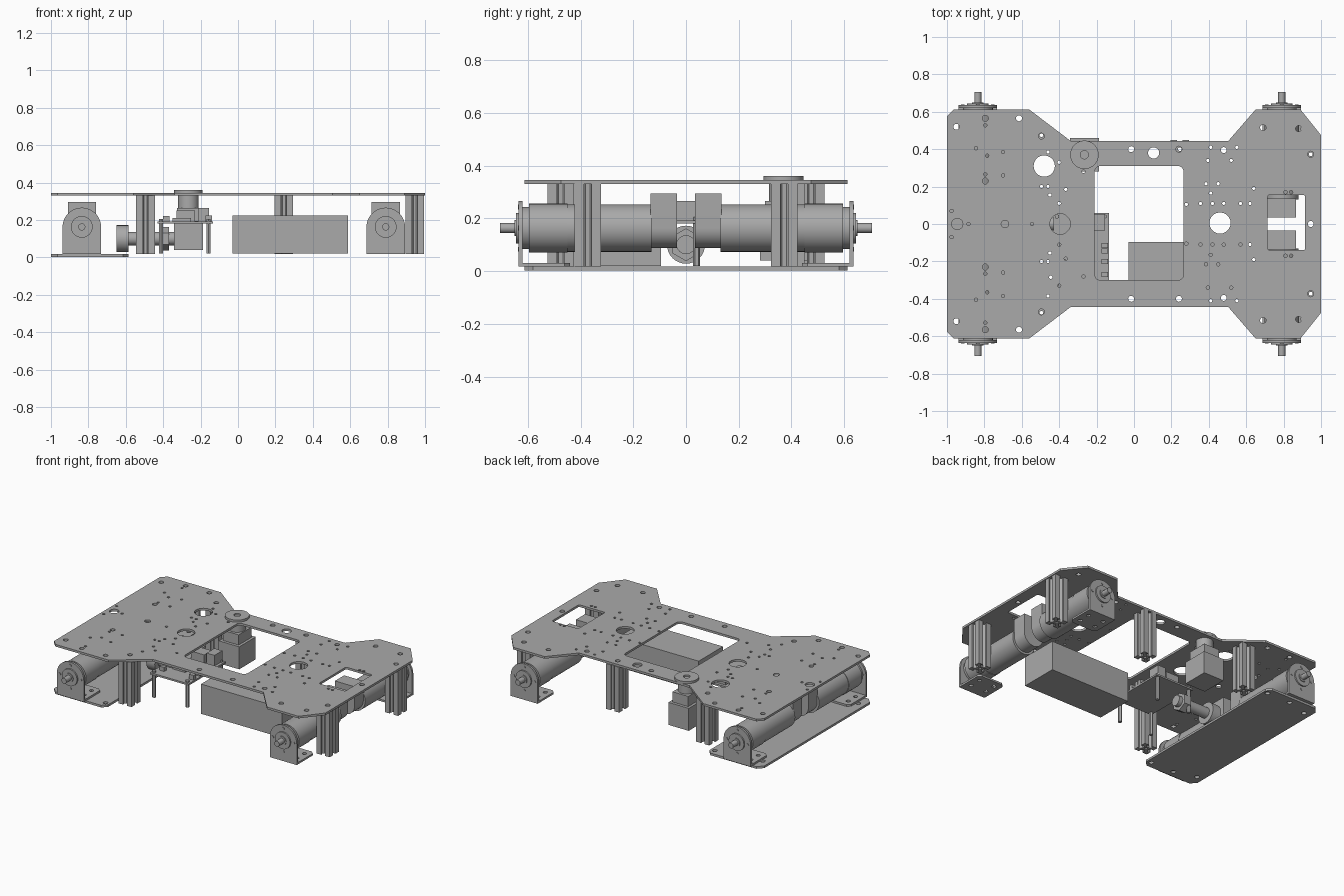
import bpy, bmesh, math
from mathutils import Matrix, Vector

if "Cube" in bpy.data.objects:
    bpy.data.objects.remove(bpy.data.objects["Cube"])

grey = bpy.data.materials.new("plain grey")
grey.use_nodes = True
colour = (0.4, 0.4, 0.4, 1)
grey.diffuse_color = colour
grey.node_tree.nodes["Principled BSDF"].inputs["Base Color"].default_value = colour
parts = []


def add_part(name, mesh, matrix=None):
    mesh.materials.clear()
    mesh.materials.append(grey)
    obj = bpy.data.objects.new(name, mesh)
    bpy.context.collection.objects.link(obj)
    if matrix:
        mesh.transform(matrix)
    parts.append(obj)
    return obj


def box(name, x, y, z):
    """Box given by its (low, high) range along each axis."""
    bm = bmesh.new()
    bmesh.ops.create_cube(bm, size=1)
    for v in bm.verts:
        v.co = [a + (b - a) * (c + 0.5) for (a, b), c in zip((x, y, z), v.co)]
    mesh = bpy.data.meshes.new(name)
    bm.to_mesh(mesh)
    bm.free()
    return add_part(name, mesh)


def rod(name, start, end, radius, sides=32):
    """Cylinder between two points."""
    a, b = Vector(start), Vector(end)
    bm = bmesh.new()
    bmesh.ops.create_cone(bm, cap_ends=True, segments=sides, radius1=radius,
                          radius2=radius, depth=(b - a).length)
    turn = (b - a).to_track_quat('Z', 'Y').to_matrix().to_4x4()
    mesh = bpy.data.meshes.new(name)
    bm.to_mesh(mesh)
    bm.free()
    return add_part(name, mesh, Matrix.Translation((a + b) / 2) @ turn)


def arc(x, y, r, start=0, end=360, steps=20):
    angles = [math.radians(start + (end - start) * i / steps) for i in range(steps + 1)]
    if end - start == 360:
        angles.pop()
    return [(x + r * math.cos(a), y + r * math.sin(a)) for a in angles]


def rounded(x0, x1, y0, y1, r):
    return (arc(x1 - r, y1 - r, r, 0, 90, 5) + arc(x0 + r, y1 - r, r, 90, 180, 5)
            + arc(x0 + r, y0 + r, r, 180, 270, 5) + arc(x1 - r, y0 + r, r, 270, 360, 5))


def sheet(name, loops, low, high, matrix=None):
    """Outline with holes, extruded from low to high."""
    curve = bpy.data.curves.new(name, 'CURVE')
    curve.dimensions = '2D'
    curve.fill_mode = 'BOTH'
    curve.extrude = (high - low) / 2
    for loop in loops:
        spline = curve.splines.new('POLY')
        spline.points.add(len(loop) - 1)
        for point, (x, y) in zip(spline.points, loop):
            point.co = (x, y, 0, 1)
        spline.use_cyclic_u = True
    temp = bpy.data.objects.new(name + " outline", curve)
    bpy.context.collection.objects.link(temp)
    graph = bpy.context.evaluated_depsgraph_get()
    mesh = bpy.data.meshes.new_from_object(temp.evaluated_get(graph))
    bpy.data.objects.remove(temp)
    bm = bmesh.new()
    bm.from_mesh(mesh)
    bmesh.ops.remove_doubles(bm, verts=bm.verts, dist=0.0001)
    bmesh.ops.recalc_face_normals(bm, faces=bm.faces)
    bm.to_mesh(mesh)
    bm.free()
    lift = Matrix.Translation((0, 0, (low + high) / 2))
    return add_part(name, mesh, matrix @ lift if matrix else lift)


# Top deck with windows and drilled holes
half = [(-1, 0.575), (-0.965, 0.612), (-0.56, 0.612), (-0.34, 0.445),
        (0.505, 0.445), (0.65, 0.612), (0.89, 0.612), (1, 0.475)]
outline = half + [(x, -y) for x, y in reversed(half)]
windows = [rounded(-0.21, 0.265, -0.3, 0.31, 0.03), rounded(0.715, 0.915, -0.14, 0.155, 0.01)]
round_cutouts = [(-0.48, 0.31, 0.057), (0.46, 0.005, 0.057), (0.105, 0.38, 0.03),
                 (-0.395, 0, 0.055), (-0.945, 0, 0.03), (-0.69, 0, 0.02), (0.945, 0, 0.016),
                 (-0.885, 0, 0.009), (-0.545, 0, 0.009), (-0.445, -0.285, 0.009)]
bolt_holes = [(-0.95, 0.52), (-0.615, 0.565), (-0.795, 0.565), (-0.495, 0.47), (-0.015, 0.4),
              (0.24, 0.4), (0.48, 0.395), (0.69, 0.515), (0.88, 0.51), (0.945, 0.373), (-0.795, 0.23)]
small_holes = [(-0.795, 0.527), (-0.785, 0.365), (-0.795, 0.265), (-0.7, 0.385), (-0.7, 0.26),
               (-0.845, 0.405), (-0.975, 0.07), (-0.495, 0.2), (-0.46, 0.2), (-0.46, 0.385),
               (-0.4, 0.33), (-0.365, 0.185), (-0.4, 0.11), (-0.45, 0.155), (-0.27, 0.28),
               (0.28, 0.105), (0.355, 0.11), (0.42, 0.11), (0.48, 0.11), (0.57, 0.11),
               (0.62, 0.11), (0.64, 0.19), (0.41, 0.165), (0.45, 0.215), (0.385, 0.215),
               (0.41, 0.41), (0.395, 0.34), (0.52, 0.34), (0.55, 0.41), (0.81, 0.17), (0.84, 0.17)]
holes = [arc(*c) for c in round_cutouts]
for side in (-1, 1):
    holes += [arc(x, side * y, 0.016, steps=16) for x, y in bolt_holes]
    holes += [arc(x, side * y, 0.009, steps=10) for x, y in small_holes]
sheet("top_deck", [outline] + windows + holes, 0.33, 0.345)

# Bottom plate under the left-hand motors
base_half = [(-1, 0.575), (-0.965, 0.612), (-0.615, 0.612), (-0.585, 0.58)]
base_holes = [arc(x, s * y, 0.016, steps=16) for s in (-1, 1) for x, y in bolt_holes[:3]]
sheet("bottom_plate", [base_half + [(x, -y) for x, y in reversed(base_half)]] + base_holes, 0.003, 0.018)

# Slotted posts between the decks
quarter = [(0.022, 0.008), (0.04, 0.026), (0.04, 0.014), (0.05, 0.014), (0.05, 0.05),
           (0.014, 0.05), (0.014, 0.04), (0.026, 0.04), (0.008, 0.022)]
post_profile = []
for i in range(4):
    for x, y in quarter:
        for _ in range(i):
            x, y = -y, x
        post_profile.append((x, y))
for x, y in [(0.945, 0.373), (0.945, -0.373), (-0.495, 0.475), (-0.495, -0.475), (0.245, 0.4)]:
    sheet("slotted_post", [post_profile, arc(0, 0, 0.01, steps=12)], 0.018, 0.33,
          Matrix.Translation((x, y, 0)))

# Four drive motors with brackets
AXLE = 0.163
upright = Matrix.Rotation(math.pi / 2, 4, 'X')
for x in (-0.835, 0.79):
    for s in (-1, 1):
        def along(name, y0, y1, r, dx=0, dz=0, sides=32):
            rod(name, (x + dx, s * y0, AXLE + dz), (x + dx, s * y1, AXLE + dz), r, sides)
        along("motor_body", 0.13, 0.45, 0.09)
        along("motor_gearbox", 0.45, 0.595, 0.093)
        along("motor_face", 0.595, 0.62, 0.08)
        along("motor_boss", 0.62, 0.645, 0.058)
        along("motor_collar", 0.645, 0.65, 0.03)
        along("motor_shaft", 0.645, 0.705, 0.019, sides=20)
        for dx, dz in [(0.08, 0), (-0.08, 0), (0, 0.08), (0, -0.08)]:
            along("motor_screw", 0.62, 0.638, 0.009, dx, dz, 12)
        # Rear cap: round below, square above
        cap = arc(0, 0, 0.075, 180, 360) + [(0.075, 0.132), (-0.075, 0.132)]
        sheet("motor_cap", [cap], -0.05, 0.05, Matrix.Translation((x, s * 0.085, AXLE)) @ upright)
        # Arched bracket with a foot
        arch = arc(0, 0, 0.103, 0, 180) + [(-0.103, 0.018 - AXLE), (0.103, 0.018 - AXLE)]
        sheet("bracket_face", [arch], -0.007, 0.007, Matrix.Translation((x, s * 0.628, AXLE)) @ upright)
        foot = [(0.103, 0.63), (-0.103, 0.63), (-0.103, 0.46), (-0.08, 0.44), (0.08, 0.44), (0.103, 0.46)]
        slots = [arc(dx, y, 0.014, steps=12) for dx in (-0.06, 0.06) for y in (0.49, 0.57)]
        sheet("bracket_foot", [[(px, s * py) for px, py in loop] for loop in [foot] + slots],
              0.018, 0.031, Matrix.Translation((x, 0, 0)))

# Battery
box("battery", (-0.03, 0.587), (-0.36, -0.095), (0.02, 0.225))

# Turning sensor: case, hub and disc above the deck
box("sensor_case", (-0.343, -0.187), (0.28, 0.46), (0.04, 0.195))
box("sensor_neck", (-0.325, -0.205), (0.3, 0.44), (0.195, 0.265))
rod("sensor_hub", (-0.265, 0.37, 0.265), (-0.265, 0.37, 0.345), 0.055)
sheet("sensor_disc", [arc(0, 0, 0.076, steps=40), arc(0, 0, 0.022)], 0.345, 0.36,
      Matrix.Translation((-0.265, 0.37, 0)))
rod("sensor_spindle", (-0.265, 0.37, 0.33), (-0.265, 0.37, 0.352), 0.018)

# Circuit board on standoffs
box("circuit_board", (-0.43, -0.135), (-0.345, 0.06), (0.18, 0.192))
for x in (-0.412, -0.158):
    for y in (-0.325, 0.04):
        rod("standoff", (x, y, 0.02), (x, y, 0.205), 0.013, 6)
box("board_socket", (-0.215, -0.155), (-0.035, 0.05), (0.192, 0.265))
box("board_chip", (-0.35, -0.25), (-0.22, -0.1), (0.192, 0.21))
box("board_module", (-0.33, -0.23), (-0.04, 0.04), (0.192, 0.25))
for y in (-0.27, -0.2, -0.145, -0.115):
    box("board_terminal", (-0.175, -0.14), (y - 0.013, y + 0.013), (0.192, 0.225))
    box("board_plug", (-0.4, -0.365), (y - 0.013, y + 0.013), (0.192, 0.22))

# Small cross roller on the centre line
for name, x0, x1, r, sides in [("roller_wheel", -0.65, -0.585, 0.072, 32),
                               ("roller_axle", -0.585, -0.34, 0.036, 24),
                               ("roller_nut", -0.42, -0.368, 0.062, 6)]:
    rod(name, (x0, 0, 0.1), (x1, 0, 0.1), r, sides)

# Smooth the round surfaces, keep the edges sharp
bpy.ops.object.select_all(action='DESELECT')
for obj in parts:
    obj.select_set(True)
bpy.context.view_layer.objects.active = parts[0]
bpy.ops.object.shade_smooth_by_angle(angle=math.radians(30))
